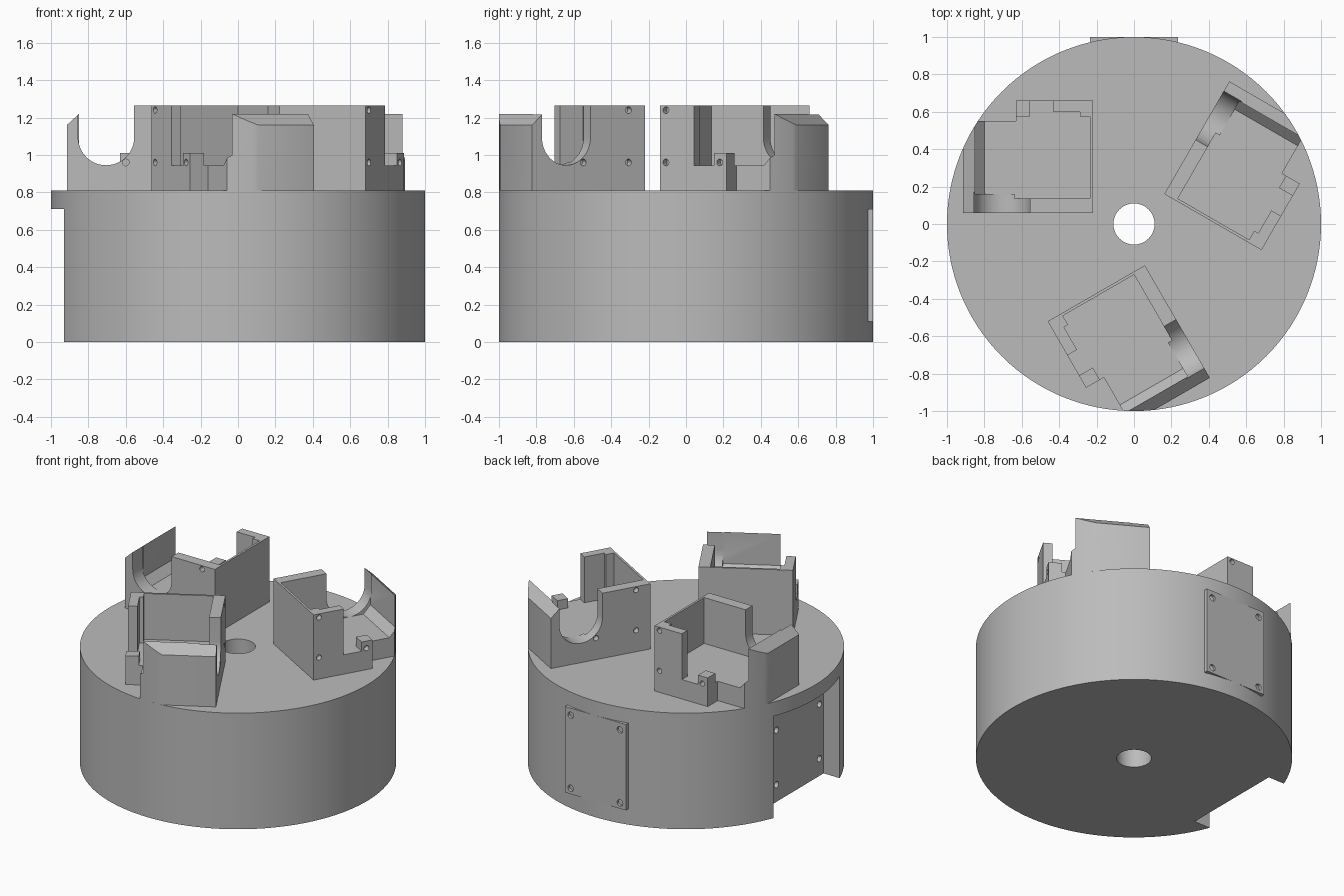
import bpy, bmesh, math
from mathutils import Matrix, Vector

cube = bpy.data.objects.get("Cube")
if cube:
    bpy.data.objects.remove(cube, do_unlink=True)

grey = bpy.data.materials.new("matte_grey")
grey.use_nodes = True
grey.diffuse_color = (0.5, 0.5, 0.5, 1)
grey.node_tree.nodes["Principled BSDF"].inputs["Base Color"].default_value = (0.5, 0.5, 0.5, 1)


def make_object(name, bm):
    bmesh.ops.recalc_face_normals(bm, faces=bm.faces)
    mesh = bpy.data.meshes.new(name)
    bm.to_mesh(mesh)
    bm.free()
    mesh.materials.append(grey)
    obj = bpy.data.objects.new(name, mesh)
    bpy.context.collection.objects.link(obj)
    return obj


def box(name, x, y, z):
    bm = bmesh.new()
    bmesh.ops.create_cube(bm, size=1)
    for v in bm.verts:
        v.co = [r[0] if c < 0 else r[1] for c, r in zip(v.co, (x, y, z))]
    return make_object(name, bm)


def prism(name, profile, y0, y1):
    """Extrude an x-z profile along y."""
    bm = bmesh.new()
    face = bm.faces.new([bm.verts.new((x, y0, z)) for x, z in profile])
    new = bmesh.ops.extrude_face_region(bm, geom=[face])["geom"]
    bmesh.ops.translate(bm, vec=(0, y1 - y0, 0),
                        verts=[g for g in new if isinstance(g, bmesh.types.BMVert)])
    return make_object(name, bm)


def cylinder(name, radius, centre, length, axis="Z", sides=24):
    bm = bmesh.new()
    bmesh.ops.create_cone(bm, cap_ends=True, segments=sides,
                          radius1=radius, radius2=radius, depth=length)
    turn = Vector((0, 0, 1)).rotation_difference(
        {"X": Vector((1, 0, 0)), "Y": Vector((0, 1, 0)), "Z": Vector((0, 0, 1))}[axis])
    bm.transform(Matrix.Translation(centre) @ turn.to_matrix().to_4x4())
    return make_object(name, bm)


def carve(obj, cutter, operation="DIFFERENCE"):
    mod = obj.modifiers.new("cut", "BOOLEAN")
    mod.operation, mod.solver, mod.object = operation, "EXACT", cutter
    bpy.context.view_layer.objects.active = obj
    bpy.ops.object.modifier_apply(modifier=mod.name)
    bpy.data.objects.remove(cutter, do_unlink=True)


def smooth(obj):
    bpy.ops.object.select_all(action="DESELECT")
    obj.select_set(True)
    bpy.context.view_layer.objects.active = obj
    bpy.ops.object.shade_smooth_by_angle(angle=math.radians(25))


DECK, TOP, FLOOR = 0.81, 1.265, 0.945
SIDES = 128

# Round base with a centre bore and a side recess
base = cylinder("round_base", 1, (0, 0, DECK / 2), DECK, sides=SIDES)
carve(base, cylinder("bore", 0.11, (0, 0, 0.4), 2, sides=48))
carve(base, box("recess", (-1.2, -0.807), (-0.365, 0.365), (-0.1, 0.71)))
for y in (0.154, -0.32):
    for z in (0.12, 0.5):
        carve(base, cylinder("screw_hole", 0.022, (-0.807, y, z), 0.1, "X"))
smooth(base)

# Cover plate on the back
plate = box("cover_plate", (-0.235, 0.235), (0.965, 1), (0.11, 0.71))
for x in (-0.19, 0.19):
    for z in (0.15, 0.66):
        carve(plate, cylinder("screw_hole", 0.022, (x, 1, z), 0.04, "Y"))
smooth(plate)

# Holder: block with an open pocket and a stepped side wall
holder = box("holder_1", (-0.915, -0.22), (0.06, 0.66), (DECK, TOP))
for x, y, z in (
        ((-1.2, -0.63), (0.55, 1), (0.7, 2)),         # outer corner
        ((-0.64, -0.235), (0.135, 0.575), (FLOOR, 2)),  # pocket
        ((-0.43, -0.29), (0.5, 0.6), (FLOOR, 2)),     # thinned wall
        ((-0.555, -0.43), (0.5, 0.8), (FLOOR, 2)),    # wall gap
        ((-0.7, -0.5), (0.5, 0.8), (1.01, 2))):       # lowered tab
    carve(holder, box("cutter", x, y, z))

# Sloped foot inside the outer wall, and its bevelled top
carve(holder, prism("foot", [(-0.8, FLOOR), (-0.85, 1.0), (-0.85, 2),
                             (-0.63, 2), (-0.63, FLOOR)], 0.16, 0.7))
carve(holder, prism("bevel", [(-1, 1.0815), (-0.845, 1.2246), (-0.845, 2), (-1, 2)], -0.2, 0.8))

# Round-bottomed slot in the front wall
arc = [math.pi + math.pi * i / 24 for i in range(25)]
slot = [(-0.705 + 0.15 * math.cos(a), 1.095 + 0.15 * math.sin(a)) for a in arc]
carve(holder, prism("slot", slot + [(-0.555, 2), (-0.855, 2)], -0.1, 0.17))

# Screw holes in both side walls
for x, y, z in ((-0.6, 0.06, 0.96 - 0.035), (-0.32, 0.06, 0.96), (-0.32, 0.06, 1.24),
                (-0.257, 0.66, 0.96), (-0.257, 0.66, 1.24), (-0.589, 0.66, 0.96)):
    z = max(z, 0.96)
    carve(holder, cylinder("screw_hole", 0.018, (x, y, z), 0.08, "Y"))

# Trim flush with the base, then repeat around the centre
carve(holder, cylinder("trim", 1, (0, 0, 1), 1.6, sides=SIDES), "INTERSECT")
smooth(holder)
for i in (1, 2):
    copy = holder.copy()
    copy.name = f"holder_{i + 1}"
    copy.rotation_euler.z = i * math.tau / 3
    bpy.context.collection.objects.link(copy)
